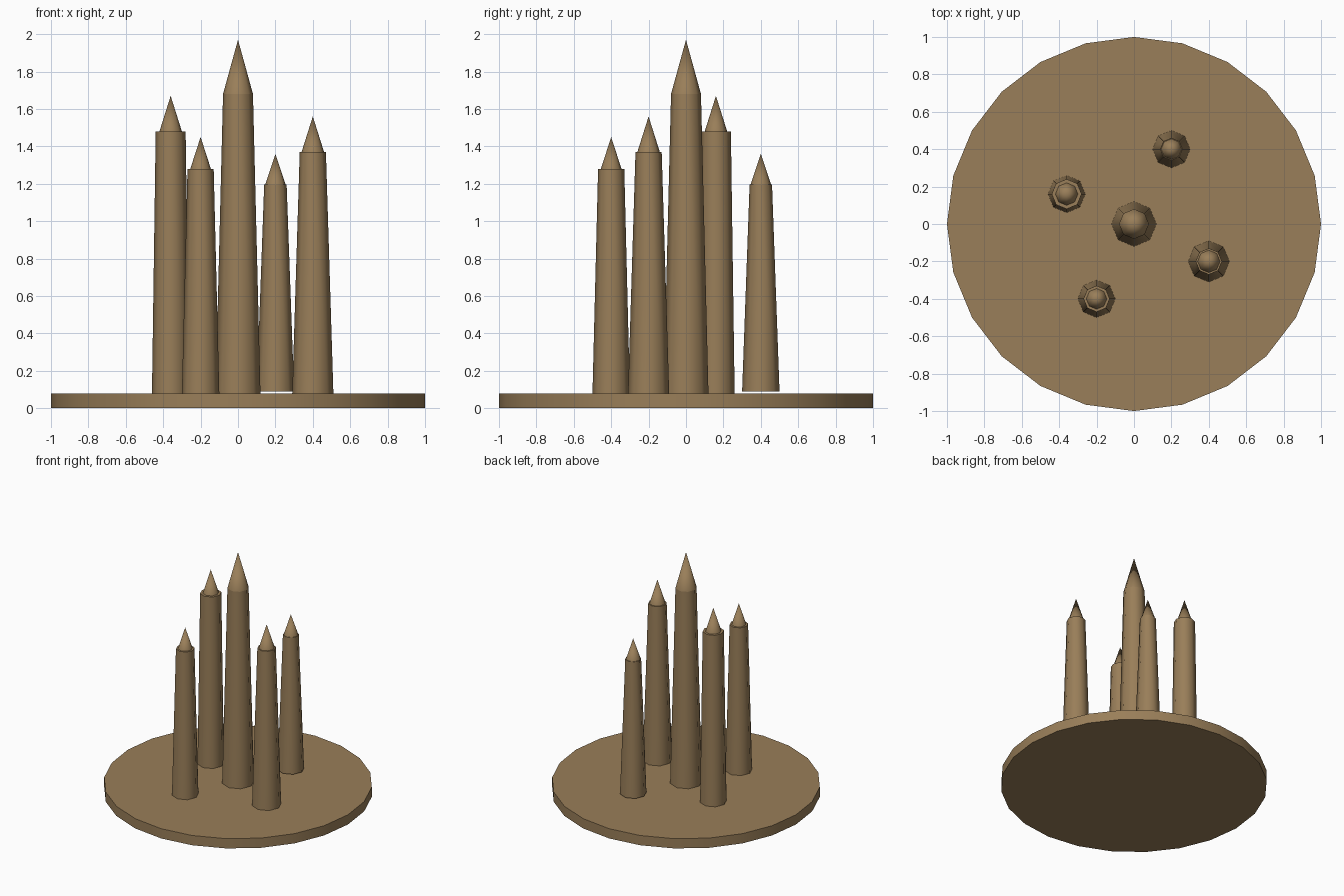
import bpy
import math

if "Cube" in bpy.data.objects:
    bpy.data.objects.remove(bpy.data.objects["Cube"])


def cone(name, sides, r1, r2, x, y, z0, z1):
    """Tapered prism or spike with a vertex on the +x axis, between z0 and z1."""
    bpy.ops.mesh.primitive_cone_add(vertices=sides, radius1=r1, radius2=r2, depth=z1 - z0,
                                    location=(x, y, (z0 + z1) / 2))
    ob = bpy.context.object
    ob.name = name
    ob.data.materials.append(wood)
    bpy.ops.object.shade_smooth_by_angle(angle=math.radians(50))
    return ob


wood = bpy.data.materials.new("tan")
wood.diffuse_color = (0.32, 0.21, 0.10, 1)
wood.use_nodes = True
wood.node_tree.nodes["Principled BSDF"].inputs["Base Color"].default_value = wood.diffuse_color

# Round base plate
cone("base_plate", 24, 1.0, 1.0, 0, 0, 0, 0.08)

# Towers: x, y, bottom radius, top radius, bottom z, top z, spike radius, spike tip z
towers = [
    ("centre", 0.0, 0.0, 0.12, 0.08, 0.08, 1.68, 0.08, 1.97),
    ("left", -0.36, 0.16, 0.10, 0.08, 0.08, 1.48, 0.06, 1.67),
    ("right", 0.40, -0.20, 0.11, 0.07, 0.08, 1.37, 0.06, 1.56),
    ("front", -0.20, -0.40, 0.10, 0.07, 0.08, 1.28, 0.055, 1.45),
    ("back", 0.20, 0.40, 0.10, 0.06, 0.09, 1.195, 0.055, 1.36),
]
for label, x, y, r1, r2, z0, z1, rs, tip in towers:
    cone(label + "_tower", 8, r1, r2, x, y, z0, z1)
    cone(label + "_spire", 8, rs, 0, x, y, z1, tip)
